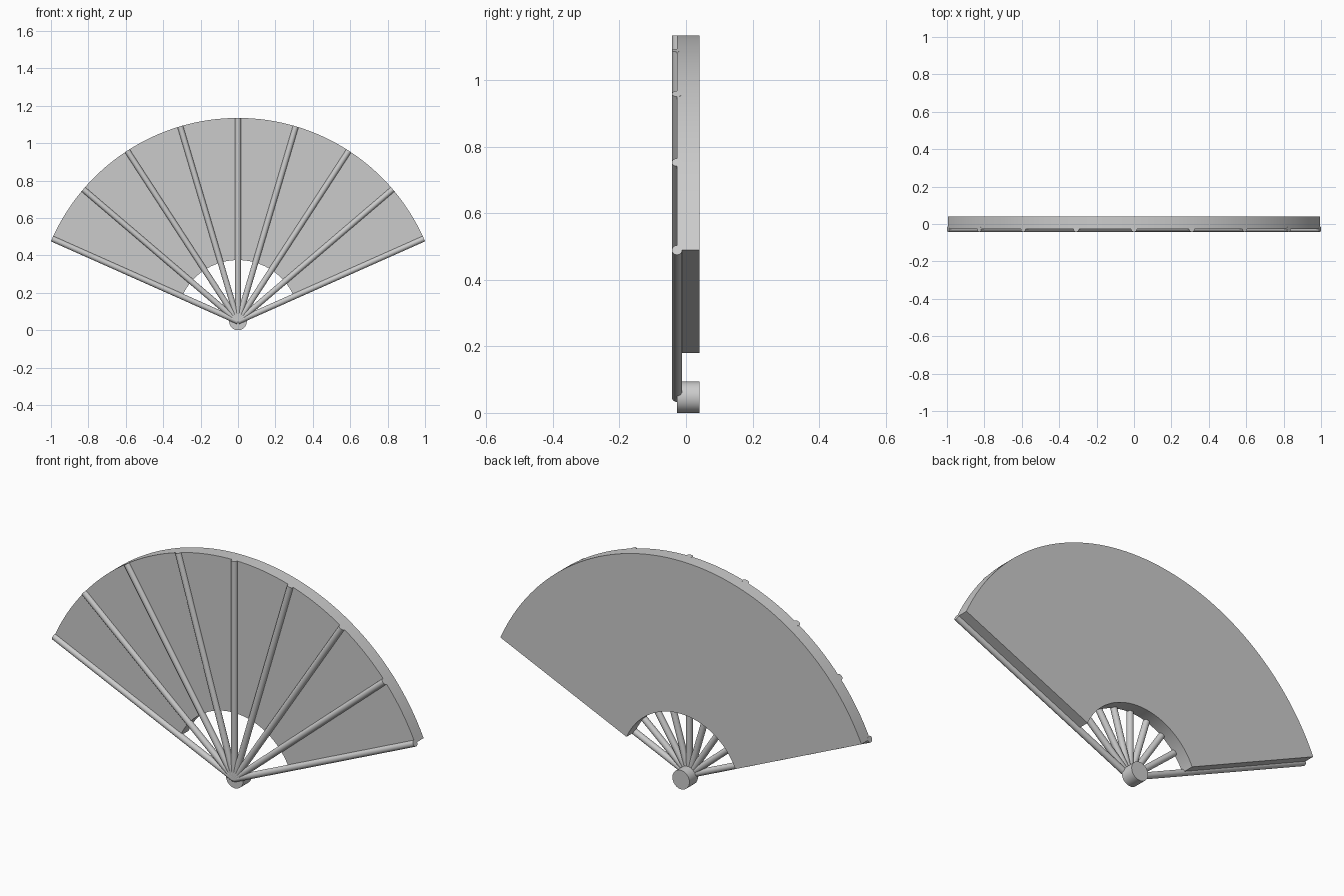
import bpy, bmesh
from math import sin, cos, radians, pi
from mathutils import Matrix, Vector

cube = bpy.data.objects.get("Cube")
if cube:
    bpy.data.objects.remove(cube, do_unlink=True)

PIVOT = Vector((0, 0, 0.047))
SPREAD = radians(66)
OUTER, INNER = 1.088, 0.328
FRONT, BACK = -0.027, 0.04

grey = bpy.data.materials.new("light_grey")
grey.use_nodes = True
grey.diffuse_color = (0.6, 0.6, 0.6, 1)
grey.node_tree.nodes["Principled BSDF"].inputs["Base Color"].default_value = (0.6, 0.6, 0.6, 1)


def finish(name, bm):
    bmesh.ops.recalc_face_normals(bm, faces=bm.faces)
    mesh = bpy.data.meshes.new(name)
    bm.to_mesh(mesh)
    bm.free()
    mesh.materials.append(grey)
    obj = bpy.data.objects.new(name, mesh)
    bpy.context.collection.objects.link(obj)
    bpy.ops.object.select_all(action='DESELECT')
    obj.select_set(True)
    bpy.context.view_layer.objects.active = obj
    bpy.ops.object.shade_smooth_by_angle(angle=radians(30))
    return obj


def cylinder(name, radius, length, sides, matrix):
    bm = bmesh.new()
    bmesh.ops.create_cone(bm, cap_ends=True, segments=sides, radius1=radius,
                          radius2=radius, depth=length, matrix=matrix)
    return finish(name, bm)


def on_arc(radius, angle):
    return PIVOT + Vector((radius * sin(angle), FRONT, radius * cos(angle)))


# Fan leaf: a thick ring sector, extruded from front to back
bm = bmesh.new()
STEPS = 64
angles = [SPREAD * (2 * i / STEPS - 1) for i in range(STEPS + 1)]
rim = [on_arc(OUTER, a) for a in angles] + [on_arc(INNER, a) for a in reversed(angles)]
face = bm.faces.new([bm.verts.new(p) for p in rim])
result = bmesh.ops.extrude_face_region(bm, geom=[face], use_keep_orig=True)
moved = [g for g in result["geom"] if isinstance(g, bmesh.types.BMVert)]
bmesh.ops.translate(bm, verts=moved, vec=(0, BACK - FRONT, 0))
finish("fan_leaf", bm)

# Pivot pin behind the ribs
cylinder("pivot_pin", 0.047, BACK - FRONT, 64,
         Matrix.Translation(PIVOT + Vector((0, (FRONT + BACK) / 2, 0)))
         @ Matrix.Rotation(pi / 2, 4, 'X'))

# Nine round ribs radiating from the pivot, half sunk into the leaf
for i in range(9):
    angle = SPREAD * (i / 4 - 1)
    cylinder(f"rib_{i + 1}", 0.0155, OUTER, 32,
             Matrix.Translation(on_arc(OUTER / 2, angle))
             @ Matrix.Rotation(angle, 4, 'Y'))
